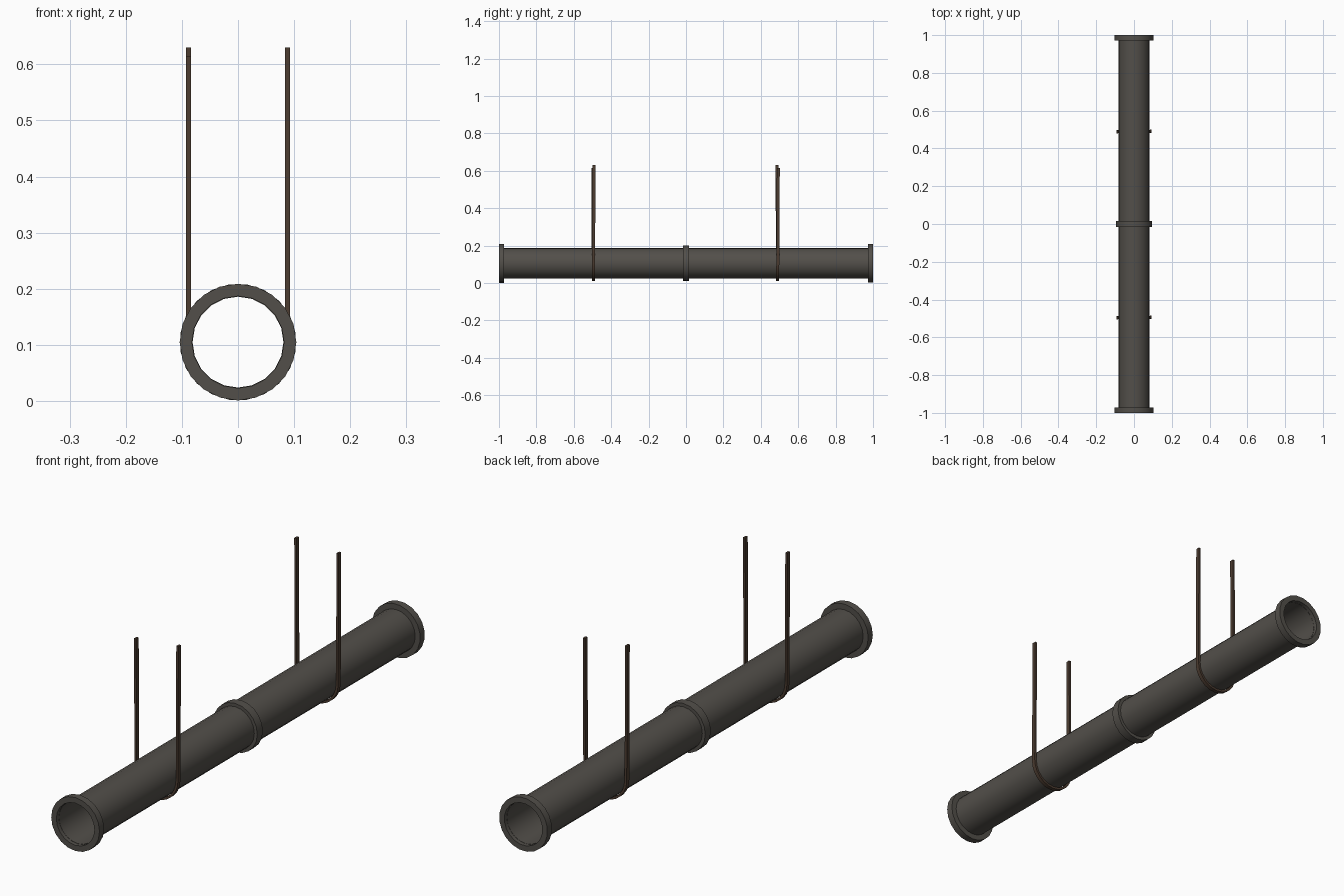
import bpy, bmesh, math

if "Cube" in bpy.data.objects:
    bpy.data.objects.remove(bpy.data.objects["Cube"])

AXIS_Z = 0.105   # height of the pipe centreline
SIDES = 20


def material(name, rgb):
    m = bpy.data.materials.new(name)
    m.diffuse_color = (*rgb, 1)
    m.use_nodes = True
    m.node_tree.nodes["Principled BSDF"].inputs["Base Color"].default_value = m.diffuse_color
    return m


IRON = material("dark grey iron", (0.085, 0.078, 0.068))
RUST = material("rusty brown", (0.072, 0.045, 0.030))


def finish(name, bm, mat, smooth=None):
    bmesh.ops.recalc_face_normals(bm, faces=bm.faces)
    me = bpy.data.meshes.new(name)
    bm.to_mesh(me)
    bm.free()
    me.materials.append(mat)
    ob = bpy.data.objects.new(name, me)
    bpy.context.collection.objects.link(ob)
    if smooth:
        bpy.ops.object.select_all(action='DESELECT')
        ob.select_set(True)
        bpy.context.view_layer.objects.active = ob
        bpy.ops.object.shade_smooth_by_angle(angle=math.radians(smooth))
    return ob


def tube(name, r_out, r_in, y0, y1, turn=0.0):
    """Hollow ring or pipe along y."""
    bm = bmesh.new()
    profile = [(r_out, y0), (r_out, y1), (r_in, y1), (r_in, y0)]
    rings = []
    for i in range(SIDES):
        a = 2 * math.pi * i / SIDES + turn
        rings.append([bm.verts.new((r * math.cos(a), y, AXIS_Z + r * math.sin(a)))
                      for r, y in profile])
    for i in range(SIDES):
        p, q = rings[i], rings[(i + 1) % SIDES]
        for j in range(4):
            k = (j + 1) % 4
            bm.faces.new((p[j], p[k], q[k], q[j]))
    return finish(name, bm, IRON, 35)


def hanger(name, y, sign):
    """U-shaped strap; sign=-1 swaps which leg is the taller one."""
    t, w, r = 0.009, 0.016, 0.0885
    path = [(-r, 0.615, math.pi)]
    path += [(r * math.cos(a), AXIS_Z + r * math.sin(a), a)
             for a in (math.pi + math.pi * i / 12 for i in range(13))]
    path += [(r, 0.63, 2 * math.pi)]
    bm = bmesh.new()
    sections = []
    for x, z, a in path:
        lean = 0.0035 * x / r * min(1, z / 0.6)   # legs drift slightly apart in y
        sec = []
        for d, e in ((-t, -w), (t, -w), (t, w), (-t, w)):
            px = x + d / 2 * math.cos(a)
            pz = z + d / 2 * math.sin(a)
            sec.append(bm.verts.new((sign * px, y + sign * (lean + e / 2), pz)))
        sections.append(sec)
    for p, q in zip(sections, sections[1:]):
        for j in range(4):
            k = (j + 1) % 4
            bm.faces.new((p[j], p[k], q[k], q[j]))
    bm.faces.new(sections[0])
    bm.faces.new(sections[-1])
    return finish(name, bm, RUST, 40)


# main pipe
tube("pipe", 0.0822, 0.081, -0.985, 0.985)

# end flanges and middle joint collar
tube("front_flange", 0.104, 0.082, -1.0, -0.972)
tube("back_flange", 0.104, 0.082, 0.972, 1.0, math.pi / SIDES)
tube("middle_collar", 0.095, 0.082, -0.017, 0.017)

# hanging straps
hanger("front_hanger", -0.495, 1)
hanger("back_hanger", 0.490, -1)
